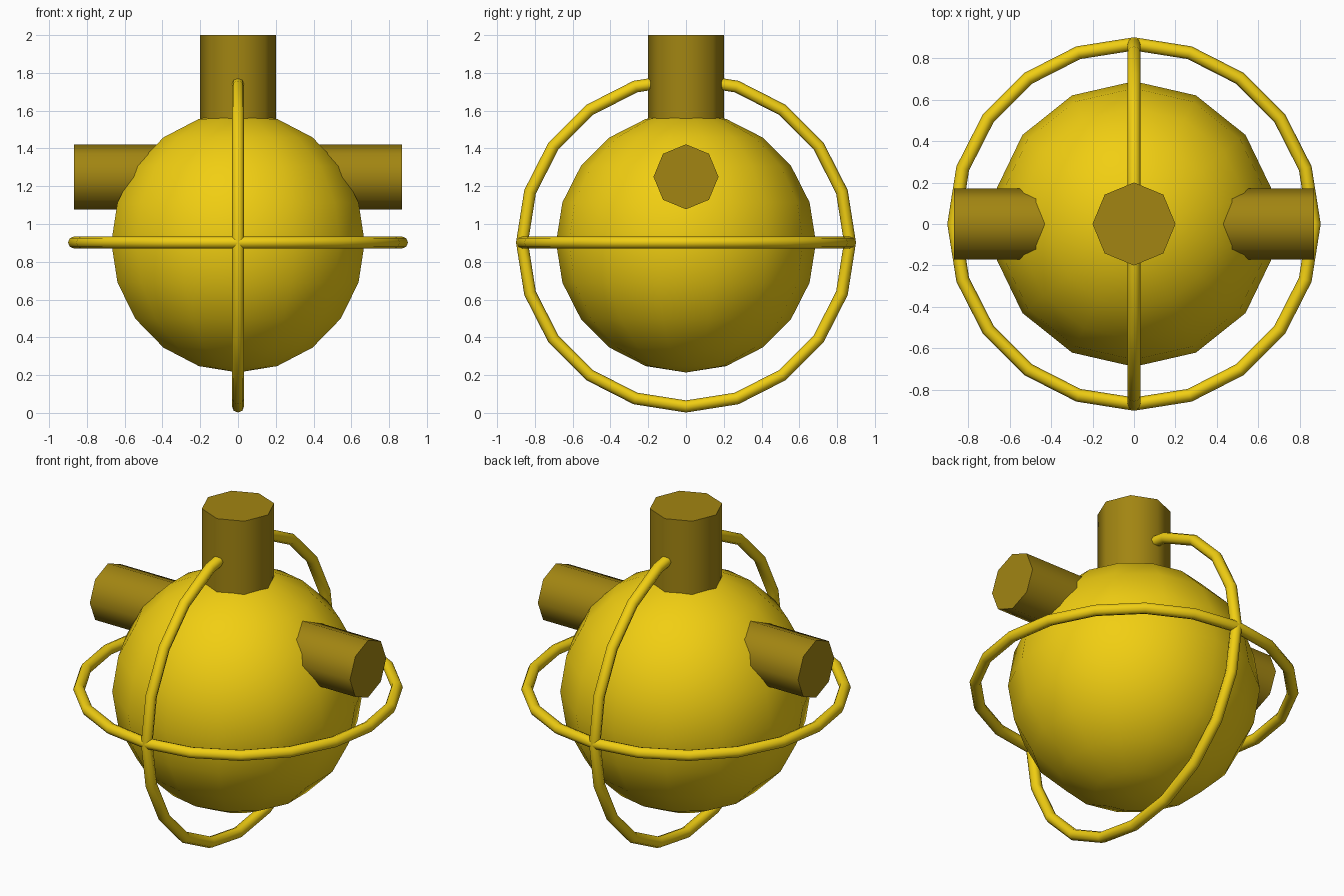
import bpy
from math import pi, radians

if "Cube" in bpy.data.objects:
    bpy.data.objects.remove(bpy.data.objects["Cube"])

CZ = 0.902  # height of the ball centre


def material(name, color):
    m = bpy.data.materials.new(name)
    m.diffuse_color = color
    m.use_nodes = True
    m.node_tree.nodes["Principled BSDF"].inputs["Base Color"].default_value = m.diffuse_color
    return m


bright = material("bright_yellow", (0.88, 0.62, 0.006, 1))
dark = material("dark_yellow", (0.36, 0.235, 0.006, 1))


def finish(name, mat, angle):
    ob = bpy.context.object
    ob.name = name
    ob.data.materials.append(mat)
    bpy.ops.object.shade_smooth_by_angle(angle=radians(angle))
    return ob


def tube(name, radius, length, loc, rot=(0, 0, 0)):
    bpy.ops.mesh.primitive_cylinder_add(vertices=8, radius=radius, depth=length,
                                        location=loc, rotation=rot)
    return finish(name, dark, 50)


def ring(name, rot):
    bpy.ops.mesh.primitive_torus_add(major_segments=20, minor_segments=8,
                                     major_radius=0.868, minor_radius=0.032,
                                     location=(0, 0, CZ), rotation=rot)
    return finish(name, bright, 80)


# Round body, with a segment edge on the x axis
bpy.ops.mesh.primitive_uv_sphere_add(segments=14, ring_count=10, radius=0.688,
                                     location=(0, 0, CZ))
body = finish("ball_body", bright, 80)
body.rotation_euler.z = pi / 2 if abs(body.data.vertices[0].co.x) < 0 else 0

# Surrounding hoops
ring("level_hoop", (0, 0, 0))
ring("upright_hoop", (0, pi / 2, 0))

# Top pipe and a pair of side pipes
tube("top_pipe", 0.2, 0.6, (0, 0, 1.7))
for side, s in (("left", -1), ("right", 1)):
    tube(side + "_pipe", 0.172, 0.467, (s * 0.6335, 0, 1.25), (0, pi / 2, 0))
